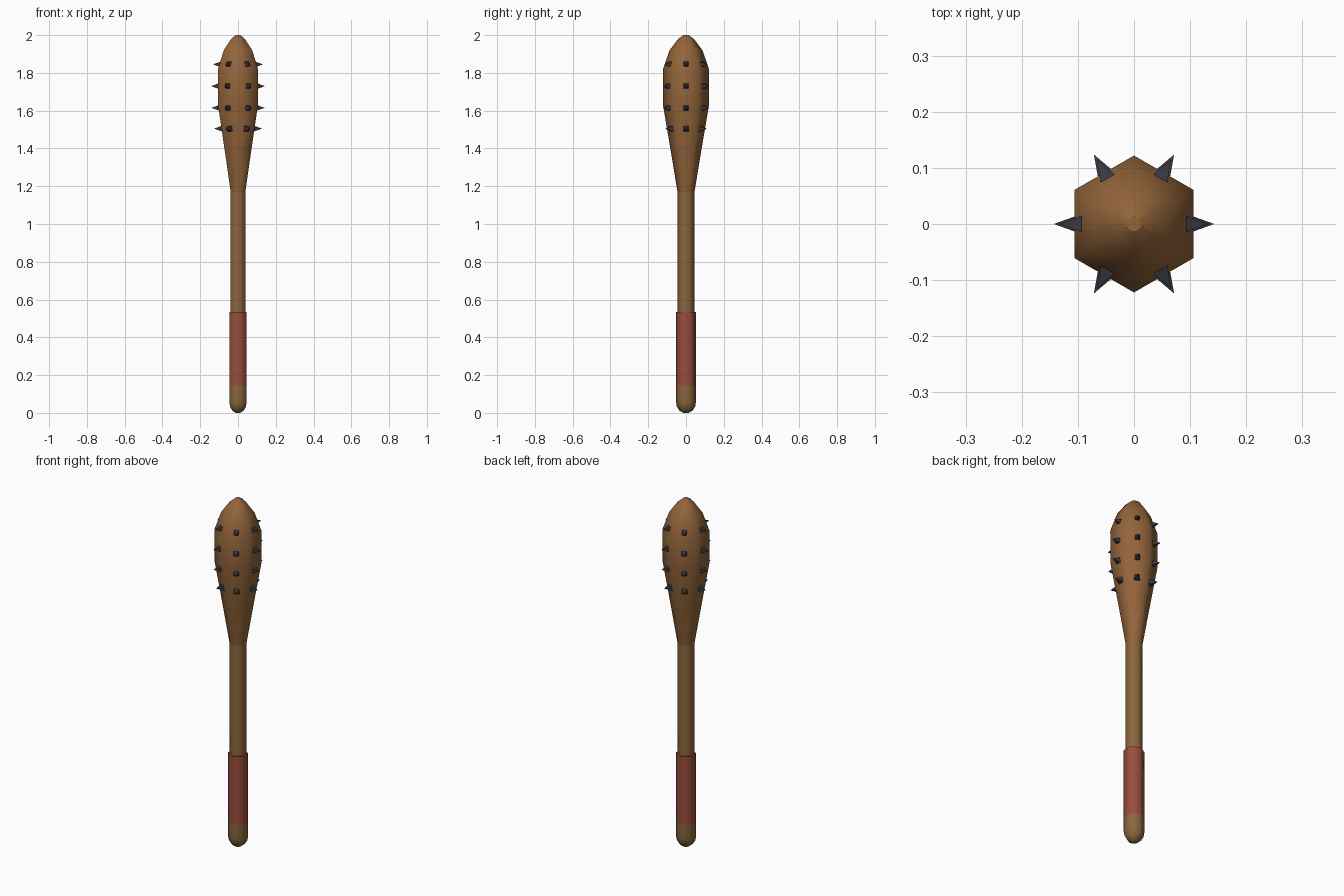
import bpy, bmesh, math
from mathutils import Vector

if "Cube" in bpy.data.objects:
    bpy.data.objects.remove(bpy.data.objects["Cube"])


def material(name, color):
    m = bpy.data.materials.new(name)
    m.diffuse_color = (*color, 1)
    m.use_nodes = True
    m.node_tree.nodes["Principled BSDF"].inputs["Base Color"].default_value = m.diffuse_color
    return m


wood = material("head wood", (0.29, 0.128, 0.042))
shaft_wood = material("shaft wood", (0.26, 0.135, 0.047))
wrap = material("red wrap", (0.32, 0.075, 0.05))
iron = material("dark iron", (0.04, 0.04, 0.055))


def finish(bm, name, mats, smooth):
    bmesh.ops.recalc_face_normals(bm, faces=bm.faces)
    me = bpy.data.meshes.new(name)
    for f in bm.faces:
        f.smooth = smooth and len(f.verts) < 6
    bm.to_mesh(me)
    bm.free()
    for m in mats:
        me.materials.append(m)
    ob = bpy.data.objects.new(name, me)
    bpy.context.collection.objects.link(ob)
    return ob


def hex_lathe(name, profile, mats, rule=lambda z: 0):
    """Six-sided turned solid with corners on the y axis; profile is (radius, z)."""
    bm = bmesh.new()
    rings = []
    for r, z in profile:
        rings.append([bm.verts.new((r * math.cos(a), r * math.sin(a), z))
                      for a in (math.radians(30 + 60 * i) for i in range(6))])
    for lo, hi in zip(rings, rings[1:]):
        for i in range(6):
            j = (i + 1) % 6
            bm.faces.new((lo[i], lo[j], hi[j], hi[i]))
    bm.faces.new(rings[0])
    bm.faces.new(rings[-1])
    for f in bm.faces:
        f.material_index = rule(f.calc_center_median().z)
    return finish(bm, name, mats, True)


# Handle: rounded wooden butt, then the red wrap
hex_lathe("handle", [(0.014, 0), (0.036, 0.013), (0.049, 0.035), (0.053, 0.06),
                     (0.053, 0.142), (0.053, 0.535)],
          [shaft_wood, wrap], lambda z: 1 if z > 0.142 else 0)

# Shaft
hex_lathe("shaft", [(0.045, 0.5), (0.045, 1.17)], [shaft_wood])

# Flared head with rounded crown
hex_lathe("head", [(0.045, 1.17), (0.083, 1.4), (0.122, 1.63), (0.122, 1.82),
                   (0.087, 1.92), (0.042, 1.98), (0.014, 2.0)], [wood])

# Four rows of six square spikes
bm = bmesh.new()
for z, tip in ((1.845, 0.133), (1.73, 0.143), (1.615, 0.141), (1.505, 0.127)):
    for k in range(6):
        a = math.radians(60 * k)
        out = Vector((math.cos(a), math.sin(a), 0))
        side = Vector((-math.sin(a), math.cos(a), 0))
        up = Vector((0, 0, 1))
        center = out * (tip - 0.053) + up * z
        base = [bm.verts.new(center + (side * s + up * t) * 0.019)
                for s, t in ((-1, -1), (1, -1), (1, 1), (-1, 1))]
        point = bm.verts.new(out * tip + up * z)
        bm.faces.new(base)
        for i in range(4):
            bm.faces.new((base[i], base[(i + 1) % 4], point))
finish(bm, "spikes", [iron], False)
